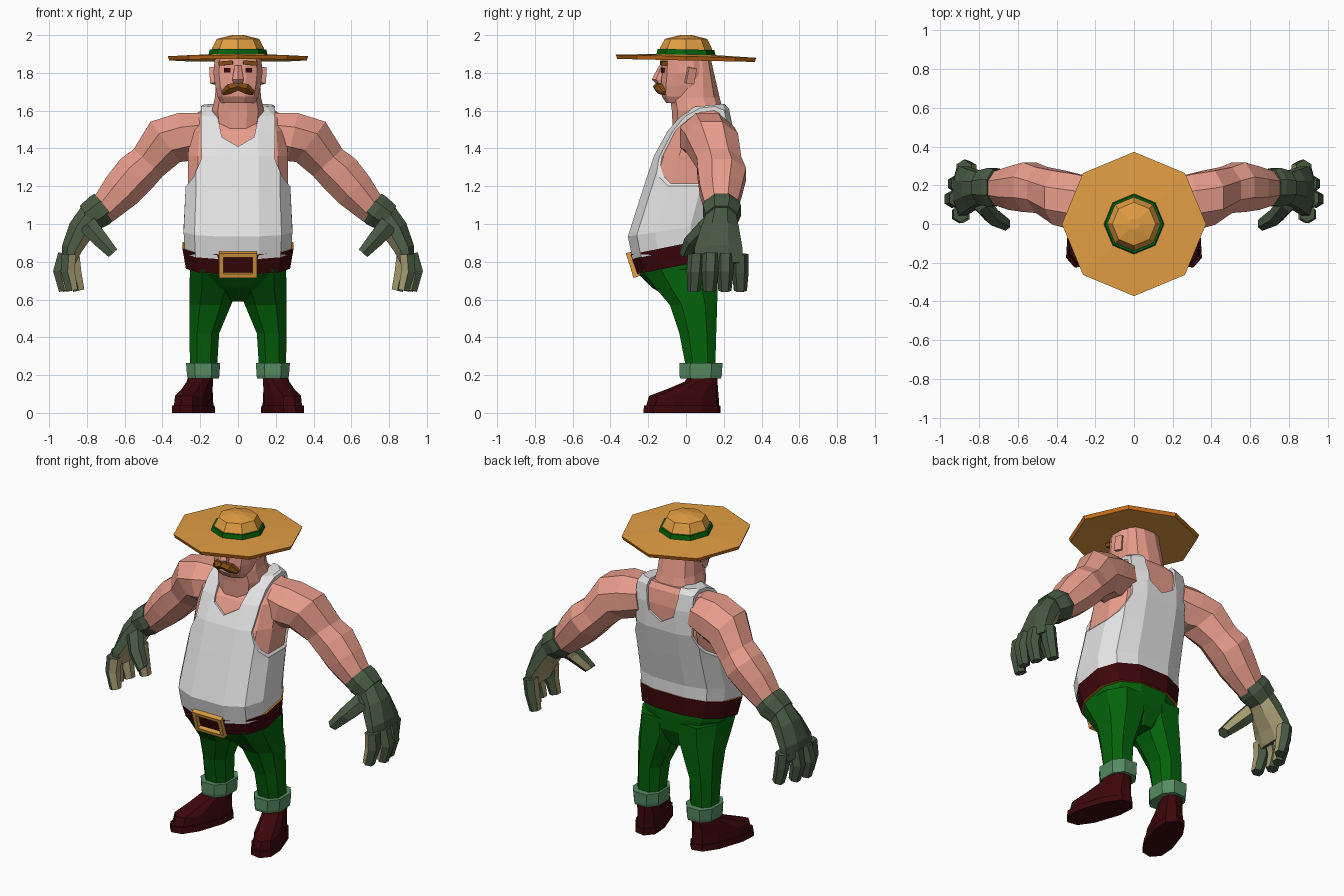
import bpy, bmesh, math
from mathutils import Matrix, Vector

if "Cube" in bpy.data.objects:
    bpy.data.objects.remove(bpy.data.objects["Cube"])


def material(name, r, g, b):
    m = bpy.data.materials.new(name)
    m.diffuse_color = (r, g, b, 1)
    m.use_nodes = True
    m.node_tree.nodes["Principled BSDF"].inputs["Base Color"].default_value = m.diffuse_color
    return m


SKIN = material("skin", 0.82, 0.34, 0.26)
WHITE = material("white cloth", 0.77, 0.77, 0.77)
GREEN = material("dark green", 0.001, 0.125, 0.003)
CUFF = material("light green", 0.09, 0.26, 0.12)
LEATHER = material("dark red leather", 0.045, 0.002, 0.003)
GLOVE = material("glove green", 0.065, 0.1, 0.055)
PALM = material("palm beige", 0.38, 0.33, 0.17)
STRAW = material("straw", 0.76, 0.34, 0.055)
ORANGE = material("orange trim", 0.6, 0.16, 0.01)
BROWN = material("brown hair", 0.22, 0.07, 0.005)


def finish(name, bm, mats, mirror=False, rule=None):
    """Turn a bmesh into an object; rule(face) picks the second material."""
    bmesh.ops.recalc_face_normals(bm, faces=bm.faces[:])
    bm.normal_update()
    if rule:
        for f in bm.faces:
            f.material_index = 1 if rule(f) else 0
    me = bpy.data.meshes.new(name)
    bm.to_mesh(me)
    bm.free()
    for m in mats:
        me.materials.append(m)
    ob = bpy.data.objects.new(name, me)
    bpy.context.collection.objects.link(ob)
    if mirror:
        ob.modifiers.new("mirror", 'MIRROR').use_clip = False
    return ob


def loft(name, rings, mats, mirror=False, rule=None, matrix=None):
    bm = bmesh.new()
    loops = [[bm.verts.new(p) for p in r] for r in rings]
    for a, b in zip(loops, loops[1:]):
        for i in range(len(a)):
            j = (i + 1) % len(a)
            bm.faces.new((a[i], a[j], b[j], b[i]))
    bm.faces.new(loops[0])
    bm.faces.new(loops[-1])
    if matrix:
        bm.transform(matrix)
    return finish(name, bm, mats, mirror, rule)


def sec(z, rx, yf, yb, slope=0, cx=0, n=12, p=2.5, off=0.5):
    """Horizontal rounded-box section between front yf and back yb."""
    pts = []
    k = math.cos(math.pi / n) ** (2 / p) if off else 1
    for i in range(n):
        t = 2 * math.pi * (i + off) / n
        c, s = math.cos(t), math.sin(t)
        u = math.copysign(abs(c) ** (2 / p), c) / k
        v = math.copysign(abs(s) ** (2 / p), s) / k
        dy = v * (yb - yf) / 2
        pts.append((cx + rx * u, (yf + yb) / 2 + dy, z + slope * dy))
    return pts


def tube(name, path, mats, n=8, rule=None):
    """Limb through (x, y, z, thickness, y width), bent in the xz plane, mirrored."""
    rings = []
    for i, (x, y, z, r, ry) in enumerate(path):
        a, b = path[max(i - 1, 0)], path[min(i + 1, len(path) - 1)]
        d = Vector((b[0] - a[0], 0, b[2] - a[2])).normalized()
        side = Vector((-d.z, 0, d.x))
        ring = []
        for j in range(n):
            t = 2 * math.pi * (j + 0.5) / n
            k = math.cos(math.pi / n)
            ring.append(Vector((x, y, z)) + side * r * math.cos(t) / k
                        + Vector((0, ry * math.sin(t) / k, 0)))
        rings.append(ring)
    return loft(name, rings, mats, True, rule)


def box(name, loc, size, mat, rot=(0, 0, 0), mirror=False):
    bm = bmesh.new()
    bmesh.ops.create_cube(bm, size=1)
    r = Matrix.Rotation(rot[2], 4, 'Z') @ Matrix.Rotation(rot[1], 4, 'Y') @ Matrix.Rotation(rot[0], 4, 'X')
    bm.transform(Matrix.Translation(loc) @ r @ Matrix.Diagonal((*size, 1)))
    return finish(name, bm, [mat], mirror)


# Torso skin and tank top (same shape, slightly larger, with openings cut)
body = [(0.86, .268, -.27, .155, .2), (0.97, .275, -.295, .155, .15), (1.2, .264, -.21, .2, 0),
        (1.36, .265, -.157, .235, 0), (1.5, .255, -.085, .235, .05), (1.575, .225, -.02, .22, .15),
        (1.615, .17, .04, .2, .1)]
loft("torso", [sec(*b, p=2.8) for b in body[2:]], [SKIN])
g = 0.013
shirt = loft("tank_top", [sec(z + (g if z > 1.55 else 0), rx + g, f - g, b + g, s, p=2.8)
                          for z, rx, f, b, s in body], [WHITE])
neck_hole = [(-.1, 1.8), (-.11, 1.58), (-.085, 1.46), (0, 1.41), (.085, 1.46), (.11, 1.58), (.1, 1.8)]
arm_hole = [(.195, 1.8), (.197, 1.45), (.192, 1.35), (.235, 1.25), (.275, 1.2), (.5, 1.19), (.5, 1.8)]
bm = bmesh.new()
for outline in (neck_hole, arm_hole, [(-x, z) for x, z in arm_hole]):
    f = bm.faces.new([bm.verts.new((x, -.6, z)) for x, z in outline])
    ext = bmesh.ops.extrude_face_region(bm, geom=[f], use_keep_orig=True)
    bmesh.ops.translate(bm, vec=(0, 1.2, 0),
                        verts=[v for v in ext["geom"] if isinstance(v, bmesh.types.BMVert)])
cutter = finish("opening_cutter", bm, [WHITE])
cutter.hide_render = True
cutter.display_type = 'WIRE'
cut = shirt.modifiers.new("openings", 'BOOLEAN')
cut.operation, cut.object, cut.solver = 'DIFFERENCE', cutter, 'EXACT'

# Neck, head and face
loft("neck", [sec(1.5, .125, -.07, .185), sec(1.6, .138, -.075, .197), sec(1.67, .122, -.085, .178),
              sec(1.88, .108, 0, .13)], [SKIN])
loft("head", [sec(1.64, .088, -.105, .05), sec(1.675, .108, -.128, .08), sec(1.73, .12, -.132, .1),
              sec(1.8, .13, -.127, .12), sec(1.89, .122, -.125, .12)], [SKIN])
loft("nose", [sec(1.742, .024, -.155, -.08, n=6), sec(1.765, .03, -.176, -.08, n=6),
              sec(1.84, .017, -.138, -.08, n=6)], [SKIN])
box("ear", (.13, .025, 1.785), (.026, .045, .085), SKIN, (-.15, .12, .35), True)
box("eye", (.056, -.12, 1.814), (.036, .018, .026), LEATHER, (0, 0, .12), True)
box("eyebrow", (.064, -.118, 1.852), (.075, .03, .022), BROWN, (0, .08, .15), True)
tube("moustache", [(0, -.14, 1.728, .02, .03), (.045, -.134, 1.716, .027, .03),
                   (.083, -.112, 1.692, .012, .016)], [BROWN], 6)


# Straw hat: octagonal brim with orange rim, band and crown
def disc(z, r, slope=-.022):
    return sec(z, r, -r, r, slope, n=8, p=2, off=0)


loft("hat_brim", [disc(1.872, .1), disc(1.866, .364), disc(1.888, .372), disc(1.899, .12)],
     [STRAW, ORANGE], rule=lambda f: abs(f.normal.z) < .6)
loft("hat_band", [disc(1.888, .158), disc(1.924, .15)], [GREEN])
loft("hat_crown", [disc(1.9, .142), disc(1.93, .138), disc(1.98, .112, 0), disc(2.0, .03, 0)], [STRAW])

# Arms
tube("arm", [(.18, .11, 1.48, .11, .12), (.29, .112, 1.46, .13, .145), (.385, .135, 1.435, .132, .14),
             (.475, .175, 1.325, .105, .118), (.54, .19, 1.265, .114, .128),
             (.615, .185, 1.18, .107, .112), (.72, .185, 1.065, .077, .08)], [SKIN])


# Gloves: cuff, palm, thumb and four fingers, beige on the inner side
def inner(f):
    return f.normal.x < -.45 and f.calc_center_median().z < 1.0


tube("glove_cuff", [(.705, .19, 1.095, .085, .093), (.735, .19, 1.07, .09, .1),
                    (.795, .188, 1.03, .078, .085)], [GLOVE])
tube("glove_palm", [(.77, .187, 1.055, .07, .075), (.83, .18, .97, .07, .1),
                    (.88, .172, .87, .054, .126), (.9, .17, .79, .036, .128)],
     [GLOVE, PALM], rule=inner)
tube("glove_thumb", [(.80, .12, 1.0, .05, .05), (.735, .045, .925, .043, .046),
                     (.662, .002, .845, .03, .032)], [GLOVE, PALM], 6,
     rule=lambda f: f.normal.x < -.3 and f.normal.y > .1)
for i, tip in enumerate((.89, .93, .91, .855)):
    y = .055 + .077 * i
    ty = .042 + .082 * i
    tube(f"glove_finger_{i + 1}", [(.5 * (tip + .9), y, .84, .038, .04),
                                   (tip + .012, (y + ty) / 2, .75, .037, .039),
                                   (tip - .012, ty, .647, .03, .03)],
         [GLOVE, PALM], 6, rule=lambda f: f.normal.x < -.4 and f.normal.y < .3)

# Belt with orange lip, and buckle, tilted down at the front
loft("belt", [sec(.778, .276, -.258, .176, .2), sec(.886, .294, -.292, .178, .2)],
     [LEATHER, ORANGE], rule=lambda f: abs(f.normal.z) > .8)
lean = Matrix.Rotation(.3, 4, 'X')
for part, off, size in (("top", (0, 0, .057), (.2, .035, .022)), ("bottom", (0, 0, -.057), (.2, .035, .022)),
                        ("left", (-.088, 0, 0), (.024, .033, .13)), ("right", (.088, 0, 0), (.024, .033, .13))):
    box("buckle_" + part, Vector((0, -.282, .785)) + lean @ Vector(off), size, STRAW, (.3, 0, 0))

# Trousers with turned-up cuffs
loft("trouser_hips", [sec(.59, .06, -.06, .12), sec(.68, .19, -.18, .165, .1),
                      sec(.76, .255, -.246, .168, .15), sec(.85, .266, -.26, .165, .2)], [GREEN])
loft("trouser_leg", [sec(.24, .072, 0, .155, cx=.183, n=8), sec(.42, .078, -.035, .16, cx=.178, n=8),
                     sec(.57, .11, -.085, .165, cx=.147, n=8), sec(.66, .128, -.16, .167, cx=.128, n=8),
                     sec(.76, .125, -.235, .168, cx=.13, n=8)], [GREEN], True)
loft("trouser_cuff", [sec(.182, .083, -.03, .185, cx=.184, n=8), sec(.2, .086, -.035, .19, cx=.184, n=8),
                      sec(.265, .09, -.035, .193, cx=.185, n=8)], [CUFF], True)

# Boots, toes turned outward
turn = Matrix.Translation((.198, .09, 0)) @ Matrix.Rotation(.33, 4, 'Z')
loft("boot", [sec(.035, .076, -.31, .082, n=10), sec(.09, .073, -.295, .08, n=10),
              sec(.128, .067, -.19, .078, n=10), sec(.165, .062, -.1, .078, n=10),
              sec(.2, .058, -.07, .075, n=10)], [LEATHER], True, matrix=turn)
loft("boot_sole", [sec(0, .086, -.325, .09, n=10), sec(.038, .084, -.322, .088, n=10)],
     [LEATHER], True, matrix=turn)
